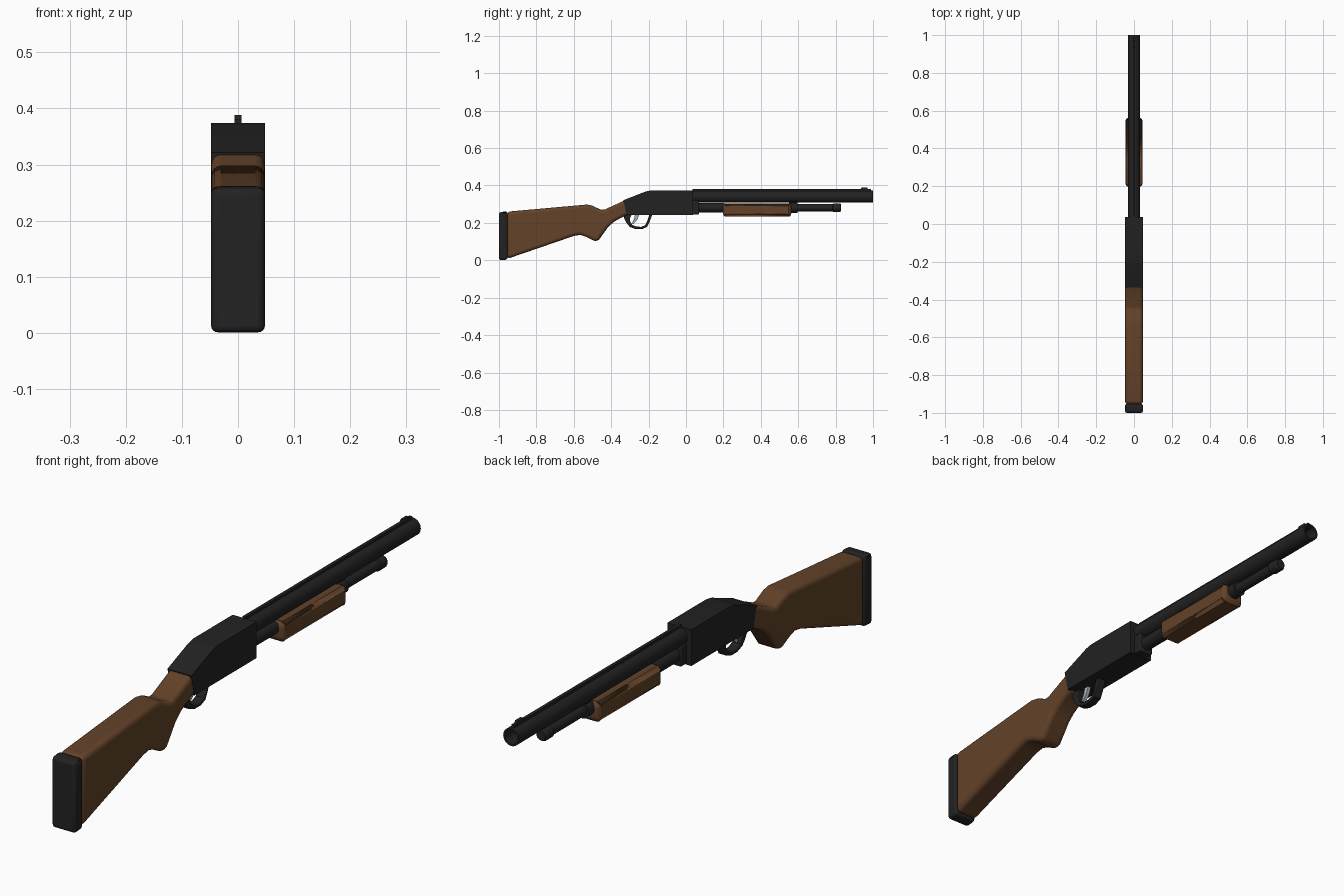
import bpy, bmesh, math

if "Cube" in bpy.data.objects:
    bpy.data.objects.remove(bpy.data.objects["Cube"])


def material(name, rgb):
    m = bpy.data.materials.new(name)
    m.diffuse_color = (*rgb, 1)
    m.use_nodes = True
    m.node_tree.nodes["Principled BSDF"].inputs["Base Color"].default_value = m.diffuse_color
    return m


BLACK = material("black_steel", (0.016, 0.016, 0.016))
WOOD = material("brown_wood", (0.125, 0.055, 0.022))
SILVER = material("bright_steel", (0.45, 0.45, 0.45))


def finish(name, bm, mat, bevel=0, segments=4, angle=50):
    bmesh.ops.recalc_face_normals(bm, faces=bm.faces)
    me = bpy.data.meshes.new(name)
    bm.to_mesh(me)
    bm.free()
    ob = bpy.data.objects.new(name, me)
    bpy.context.collection.objects.link(ob)
    me.materials.append(mat)
    if bevel:
        b = ob.modifiers.new("round", 'BEVEL')
        b.width, b.segments = bevel, segments
        b.limit_method, b.angle_limit = 'ANGLE', math.radians(angle)
        b.use_clamp_overlap = False
    bpy.context.view_layer.objects.active = ob
    ob.select_set(True)
    bpy.ops.object.shade_smooth_by_angle(angle=math.radians(30))
    ob.select_set(False)
    return ob


def slab(name, pts, half, mat, bevel=0, **kw):
    """Side profile (y, z) extruded across x."""
    bm = bmesh.new()
    f = bm.faces.new([bm.verts.new((-half, y, z)) for y, z in pts])
    ext = bmesh.ops.extrude_face_region(bm, geom=[f])["geom"]
    bmesh.ops.translate(bm, vec=(2 * half, 0, 0),
                        verts=[v for v in ext if isinstance(v, bmesh.types.BMVert)])
    return finish(name, bm, mat, bevel, **kw)


def box(y0, y1, z0, z1):
    return [(y0, z0), (y1, z0), (y1, z1), (y0, z1)]


def lathe(name, prof, z, mat, n=32):
    """Profile (y, radius) turned around a lengthwise axis at height z."""
    bm = bmesh.new()
    rings = []
    for y, r in prof:
        rings.append([bm.verts.new((r * math.cos(2 * math.pi * i / n), y,
                                    z + r * math.sin(2 * math.pi * i / n))) for i in range(n)])
    for a, b in zip(rings, rings[1:]):
        for i in range(n):
            j = (i + 1) % n
            bm.faces.new((a[i], a[j], b[j], b[i]))
    bm.faces.new(rings[0])
    bm.faces.new(rings[-1])
    return finish(name, bm, mat)


# butt stock with pistol grip, and rubber pad
slab("stock", [(-0.955, 0.008), (-0.60, 0.130), (-0.565, 0.136), (-0.535, 0.126),
               (-0.485, 0.100), (-0.465, 0.110), (-0.415, 0.180), (-0.385, 0.206),
               (-0.35, 0.226), (-0.30, 0.248), (-0.30, 0.330), (-0.335, 0.317),
               (-0.435, 0.271), (-0.455, 0.270), (-0.50, 0.292), (-0.53, 0.298),
               (-0.955, 0.260)], 0.047, WOOD, 0.017)
slab("butt_pad", [(-1, 0), (-0.953, 0.004), (-0.953, 0.260), (-0.965, 0.261), (-1, 0.257)],
     0.048, BLACK, 0.012)

# receiver and front lug
slab("receiver", [(-0.318, 0.243), (0.038, 0.243), (0.038, 0.374), (-0.185, 0.374),
                  (-0.215, 0.368), (-0.335, 0.321)], 0.048, BLACK)
slab("receiver_lug", box(0.03, 0.070, 0.245, 0.32), 0.029, BLACK, 0.006)

# trigger guard loop and trigger
slab("trigger_guard", [(-0.335, 0.245), (-0.330, 0.222), (-0.315, 0.195), (-0.300, 0.178),
                       (-0.270, 0.167), (-0.235, 0.167), (-0.208, 0.178), (-0.195, 0.205),
                       (-0.180, 0.245), (-0.196, 0.245), (-0.208, 0.207), (-0.219, 0.187),
                       (-0.240, 0.179), (-0.266, 0.180), (-0.288, 0.190), (-0.298, 0.208),
                       (-0.300, 0.225), (-0.290, 0.245)], 0.017, BLACK, 0.003, segments=2)
slab("trigger", [(-0.272, 0.250), (-0.278, 0.220), (-0.290, 0.198), (-0.283, 0.192),
                 (-0.267, 0.208), (-0.257, 0.225), (-0.250, 0.250)], 0.007, SILVER, 0.002)

# barrel with open bore, rib and front sight
lathe("barrel", [(0.03, 0.032), (1.0, 0.032), (1.0, 0.025), (0.9, 0.025)], 0.340, BLACK)
slab("barrel_rib", box(0.035, 0.99, 0.36, 0.381), 0.006, BLACK)
slab("front_sight", [(0.930, 0.37), (0.975, 0.37), (0.970, 0.388), (0.938, 0.388)],
     0.006, BLACK)

# magazine tube, cap, barrel clamp
Z = 0.281
lathe("magazine_tube", [(0.06, 0.025), (0.20, 0.025), (0.21, 0.019), (0.80, 0.019)], Z, BLACK)
lathe("magazine_cap", [(0.782, 0.018), (0.787, 0.023), (0.822, 0.023), (0.83, 0.018)], Z, BLACK)
lathe("clamp_ring", [(0.55, 0.027), (0.595, 0.027)], Z, BLACK)
slab("clamp_bridge", box(0.56, 0.595, 0.285, 0.325), 0.012, BLACK)

# sliding pump handle
slab("pump_handle", [(0.197, 0.241), (0.205, 0.235), (0.555, 0.235), (0.563, 0.241),
                     (0.563, 0.298), (0.555, 0.304), (0.205, 0.304), (0.197, 0.298)],
     0.044, WOOD, 0.014)
